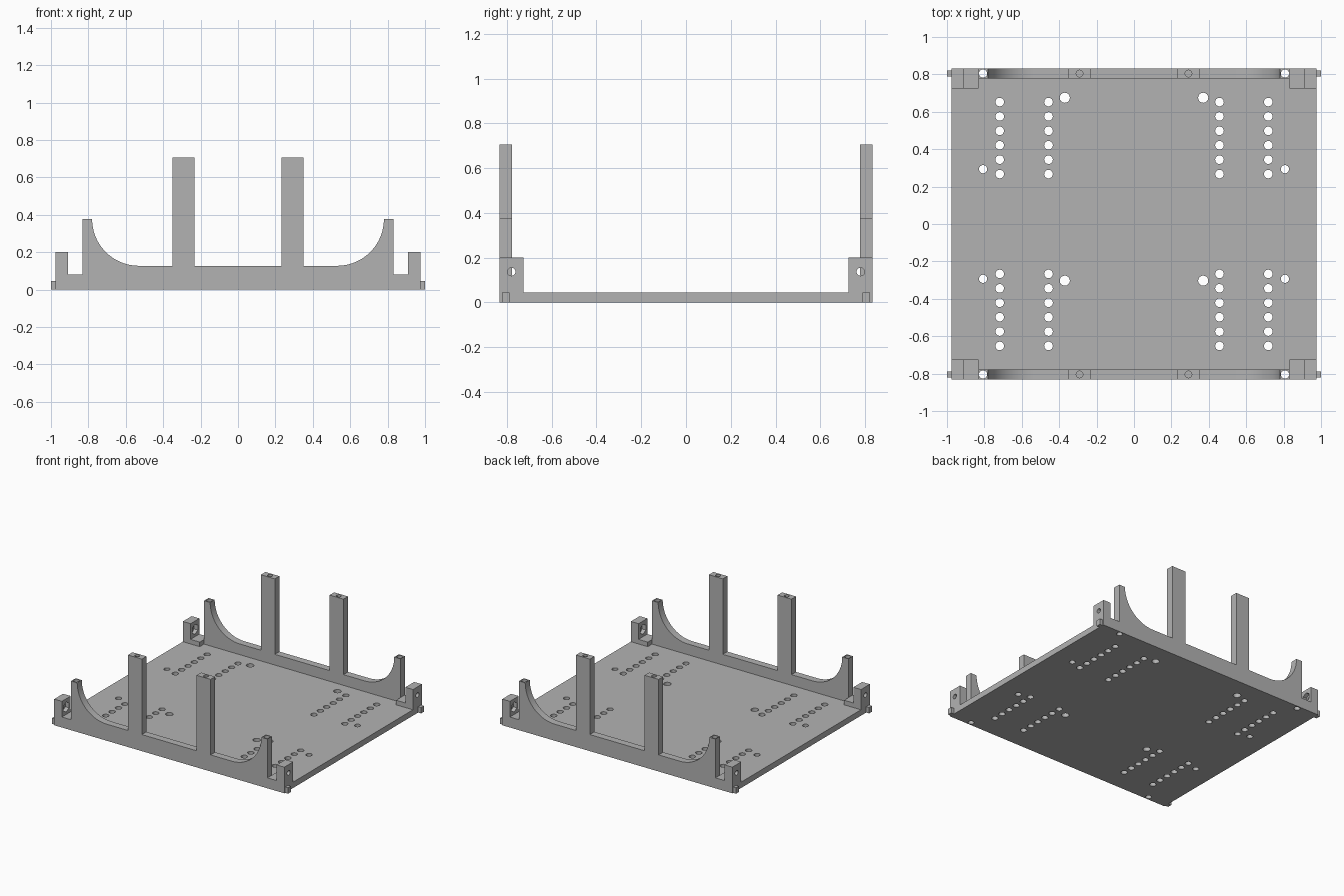
import bpy, bmesh, math
from mathutils import Matrix, Vector

cube = bpy.data.objects.get("Cube")
if cube:
    bpy.data.objects.remove(cube, do_unlink=True)

grey = bpy.data.materials.new("plain_grey")
grey.use_nodes = True
GREY = (0.45, 0.45, 0.45, 1)
grey.diffuse_color = GREY
grey.node_tree.nodes["Principled BSDF"].inputs["Base Color"].default_value = GREY

X, Y = 0.975, 0.832          # half size of the plate
PLATE = 0.045                # plate thickness
WALL_IN = 0.777              # inner face of the side walls
WALL_MID = (Y + WALL_IN) / 2
TOWER = 0.832                # outer face of the end towers
SIDES = (-1, 1)


def finish(name, bm):
    bmesh.ops.recalc_face_normals(bm, faces=bm.faces)
    mesh = bpy.data.meshes.new(name)
    bm.to_mesh(mesh)
    bm.free()
    mesh.materials.append(grey)
    obj = bpy.data.objects.new(name, mesh)
    bpy.context.collection.objects.link(obj)
    return obj


def extrude_profile(name, points, y0, y1):
    """Extrude an x-z outline between two y positions."""
    bm = bmesh.new()
    face = bm.faces.new([bm.verts.new((x, y0, z)) for x, z in points])
    out = bmesh.ops.extrude_face_region(bm, geom=[face])
    verts = [v for v in out["geom"] if isinstance(v, bmesh.types.BMVert)]
    bmesh.ops.translate(bm, verts=verts, vec=(0, y1 - y0, 0))
    return finish(name, bm)


def rectangle(x0, x1, z0, z1):
    return [(x0, z0), (x1, z0), (x1, z1), (x0, z1)]


def drill(obj, holes):
    """Cut holes given as (start, end, radius, segments)."""
    bm = bmesh.new()
    for start, end, radius, segments in holes:
        start, end = Vector(start), Vector(end)
        axis = end - start
        turn = axis.to_track_quat("Z", "Y").to_matrix().to_4x4()
        bmesh.ops.create_cone(bm, cap_ends=True, segments=segments,
                              radius1=radius, radius2=radius, depth=axis.length,
                              matrix=Matrix.Translation((start + end) / 2) @ turn)
    cutter = finish("hole_cutter", bm)
    cutter.hide_render = True
    mod = obj.modifiers.new("holes", "BOOLEAN")
    mod.operation = "DIFFERENCE"
    mod.solver = "EXACT"
    mod.object = cutter
    bpy.context.view_layer.objects.active = obj
    bpy.ops.object.modifier_apply(modifier=mod.name)
    bpy.data.objects.remove(cutter, do_unlink=True)


def down_hole(x, y, radius, z0=-0.1, z1=0.5):
    return ((x, y, z0), (x, y, z1), radius, 24)


# Base plate with rows of mounting holes
plate = extrude_profile("base_plate", rectangle(-X, X, 0, PLATE), -Y, Y)
holes = []
for sx in SIDES:
    for sy in SIDES:
        for x in (0.457, 0.718):
            holes += [down_hole(sx * x, sy * (0.267 + 0.077 * i), 0.023) for i in range(6)]
        holes += [down_hole(sx * 0.807, sy * y, 0.022) for y in (0.293, WALL_MID)]
    holes += [down_hole(sx * 0.37, y, 0.027) for y in (0.675, -0.303)]
drill(plate, holes)

# Side wall outline: end tower, quarter-round sweep, tall post, mirrored
R, LOW, POST = 0.25, 0.127, 0.705
half = [(TOWER, PLATE), (TOWER, LOW + R)]
for i in range(25):
    a = math.radians(90 * i / 24)
    half.append((0.78 - R + R * math.cos(a), LOW + R - R * math.sin(a)))
half += [(0.35, LOW), (0.35, POST), (0.232, POST), (0.232, LOW)]
outline = half + [(-x, z) for x, z in reversed(half)]

for sy, end in zip(SIDES, ("front", "back")):
    wall = extrude_profile(end + "_wall", outline, sy * WALL_IN, sy * Y)
    y = sy * WALL_MID
    drill(wall, [down_hole(sx * 0.807, y, 0.022) for sx in SIDES]
          + [down_hole(sx * 0.291, y, 0.018, POST - 0.1, POST + 0.1) for sx in SIDES])

    for sx, side in zip(SIDES, ("right", "left")):
        # Corner bracket: low step, upright tab, bolt hole and nut pocket
        tab, step, top = 0.91, 0.08, 0.2
        shape = [(TOWER, PLATE), (X, PLATE), (X, top), (tab, top), (tab, step), (TOWER, step)]
        bracket = extrude_profile(f"{end}_{side}_bracket",
                                  [(sx * x, z) for x, z in shape], sy * 0.725, sy * Y)
        yb, zb = sy * 0.78, 0.137
        drill(bracket, [((sx * 0.85, yb, zb), (sx * 1.1, yb, zb), 0.018, 24)])
        drill(bracket, [((sx * 0.87, yb, zb), (sx * 0.94, yb, zb), 0.038, 6)])

        # Small end peg
        extrude_profile(f"{end}_{side}_peg",
                        rectangle(sx * X, sx * 1.0, 0, PLATE), sy * 0.788, sy * 0.822)

# Smooth the curved surfaces while keeping the edges sharp
for obj in bpy.context.view_layer.objects:
    obj.select_set(obj.type == "MESH" and grey.name in obj.data.materials)
bpy.ops.object.shade_smooth_by_angle(angle=math.radians(30))
